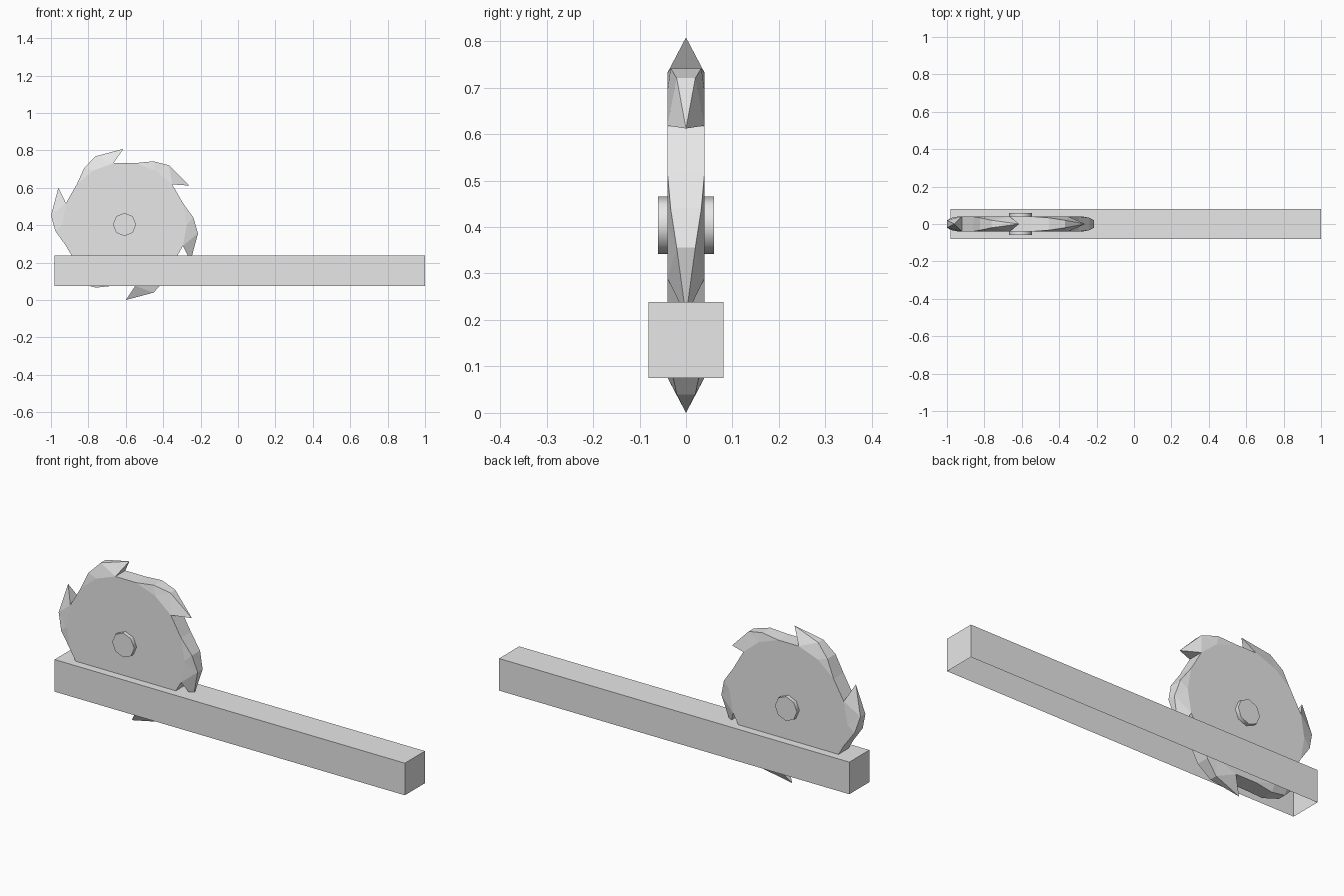
import bpy, bmesh, math
from mathutils import Vector

cube = bpy.data.objects.get("Cube")
if cube:
    bpy.data.objects.remove(cube, do_unlink=True)

CX, CZ = -0.607, 0.404      # axle position
HALF = 0.04                 # half thickness of the blade
CORE_R = 0.333

grey = bpy.data.materials.new("plain grey")
grey.use_nodes = True
colour = (0.8, 0.8, 0.8, 1)
grey.diffuse_color = colour
grey.node_tree.nodes["Principled BSDF"].inputs["Base Color"].default_value = colour


def finish(bm, name, recalc=True):
    if recalc:
        bmesh.ops.recalc_face_normals(bm, faces=bm.faces)
    mesh = bpy.data.meshes.new(name)
    bm.to_mesh(mesh)
    bm.free()
    mesh.materials.append(grey)
    obj = bpy.data.objects.new(name, mesh)
    bpy.context.collection.objects.link(obj)
    return obj


def polar(deg, r, y):
    a = math.radians(deg)
    return Vector((CX + r * math.cos(a), y, CZ + r * math.sin(a)))


# Beam: long box, open underneath
bm = bmesh.new()
bmesh.ops.create_cube(bm, size=1)
for v in bm.verts:
    v.co = Vector((0.01 + v.co.x * 1.98, v.co.y * 0.162, 0.157 + v.co.z * 0.164))
bm.normal_update()
under = [f for f in bm.faces if f.normal.z < -0.9]
bmesh.ops.delete(bm, geom=under, context='FACES_ONLY')
finish(bm, "beam", recalc=False)

# Saw blade: 18-sided core with six hooked teeth tapering to a point
bm = bmesh.new()
START, STEP = 40, 20
core = [[bm.verts.new(polar(START + i * STEP, CORE_R, s * HALF)) for s in (-1, 1)]
        for i in range(18)]
for side in (0, 1):
    bm.faces.new([pair[side] for pair in core])
for k in range(6):
    notch, mid, heel, after = (core[(3 * k + j) % 18] for j in range(4))
    tip_angle = 31 + 60 * k
    tip = bm.verts.new(polar(tip_angle, 0.404, 0))
    front = [bm.verts.new(polar(tip_angle + 22, 0.396, s * 0.02)) for s in (-1, 1)]
    back = [bm.verts.new(polar(tip_angle + 34.5, 0.371, s * 0.033)) for s in (-1, 1)]
    # gullet between this tooth and the next
    bm.faces.new((heel[0], after[0], after[1], heel[1]))
    # cutting face and back of the tooth
    bm.faces.new((tip, notch[0], notch[1]))
    bm.faces.new((tip, front[0], front[1]))
    bm.faces.new((front[0], back[0], back[1], front[1]))
    bm.faces.new((back[0], heel[0], heel[1], back[1]))
    # bevelled flanks
    for s in (0, 1):
        bm.faces.new((heel[s], mid[s], back[s]))
        bm.faces.new((back[s], mid[s], front[s]))
        bm.faces.new((mid[s], notch[s], front[s]))
        bm.faces.new((front[s], notch[s], tip))
finish(bm, "saw_blade")

# Axle: short octagonal pin through the blade, rounded shading on its sides
bm = bmesh.new()
ends = [[bm.verts.new(polar(i * 45, 0.062, y)) for i in range(8)] for y in (-0.06, 0.06)]
for ring in ends:
    bm.faces.new(ring)
for i in range(8):
    j = (i + 1) % 8
    f = bm.faces.new((ends[0][i], ends[0][j], ends[1][j], ends[1][i]))
axle = finish(bm, "axle")
bpy.ops.object.select_all(action='DESELECT')
axle.select_set(True)
bpy.context.view_layer.objects.active = axle
bpy.ops.object.shade_smooth_by_angle(angle=math.radians(60))
